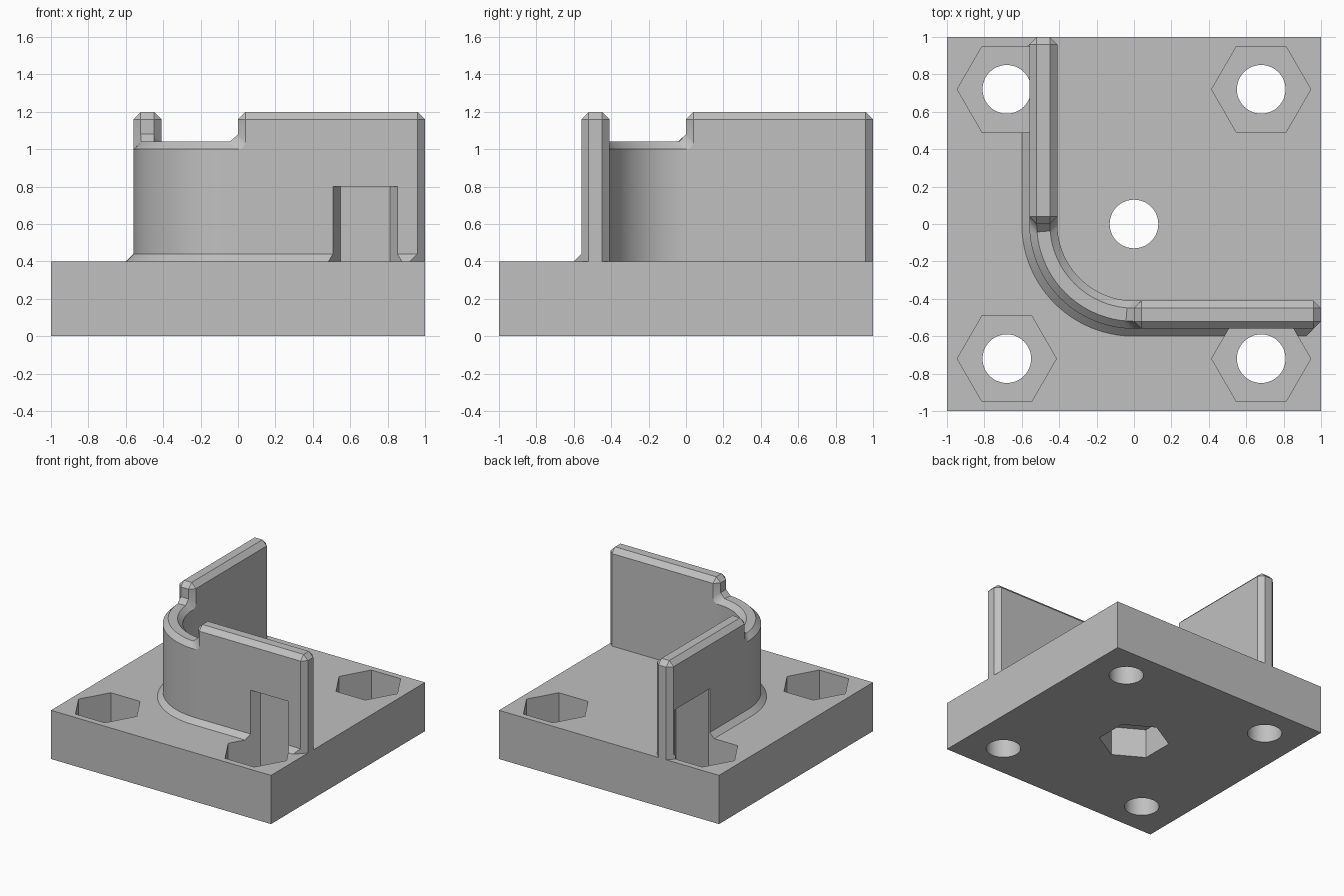
import bpy, bmesh, math
from mathutils import Vector

cube = bpy.data.objects.get("Cube")
if cube:
    bpy.data.objects.remove(cube, do_unlink=True)

grey = bpy.data.materials.new("light grey")
colour = (0.53, 0.53, 0.53, 1)
grey.use_nodes = True
grey.diffuse_color = colour
grey.node_tree.nodes["Principled BSDF"].inputs["Base Color"].default_value = colour

TOP = 0.4          # plate height
C = 0.04           # chamfer size
IN, OUT = 0.41, 0.56   # wall faces, measured from the centre
POCKET = 0.24      # nut pocket depth


def add_object(name, bm):
    bmesh.ops.recalc_face_normals(bm, faces=bm.faces)
    mesh = bpy.data.meshes.new(name)
    bm.to_mesh(mesh)
    bm.free()
    mesh.materials.append(grey)
    obj = bpy.data.objects.new(name, mesh)
    bpy.context.collection.objects.link(obj)
    return obj


def prism(bm, x, y, z0, z1, radius, sides, turn=0):
    """Upright prism between two heights."""
    angles = [turn + math.tau * i / sides for i in range(sides)]
    rings = [[bm.verts.new((x + radius * math.cos(a), y + radius * math.sin(a), z))
              for a in angles] for z in (z0, z1)]
    bm.faces.new(rings[0])
    bm.faces.new(rings[1])
    for i in range(sides):
        j = (i + 1) % sides
        bm.faces.new((rings[0][i], rings[0][j], rings[1][j], rings[1][i]))


def bent(s, r, z):
    """Point on the wall: straight for s >= 0, round the corner below that."""
    if s >= 0:
        return Vector((s, -r, z))
    t = -s / 0.485
    return Vector((-r * math.sin(t), -r * math.cos(t), z))


def sweep(name, half):
    """Join cross-sections, then repeat them mirrored across the diagonal."""
    sections = half + [[p.yxz for p in sec] for sec in reversed(half[:-1])]
    bm = bmesh.new()
    rings = [[bm.verts.new(p) for p in sec] for sec in sections]
    n = len(rings[0])
    for a, b in zip(rings, rings[1:]):
        for i in range(n):
            j = (i + 1) % n
            bm.faces.new((a[i], a[j], b[j], b[i]))
    bm.faces.new(rings[0])
    bm.faces.new(rings[-1])
    bmesh.ops.remove_doubles(bm, verts=bm.verts, dist=1e-5)
    bmesh.ops.dissolve_degenerate(bm, edges=bm.edges, dist=1e-5)
    return add_object(name, bm)


def cut(obj, cutter):
    mod = obj.modifiers.new("cut", 'BOOLEAN')
    mod.operation = 'DIFFERENCE'
    mod.solver = 'EXACT'
    mod.object = cutter
    bpy.context.view_layer.objects.active = obj
    bpy.ops.object.modifier_apply(modifier=mod.name)


# Stations along the wall: ridge position and height, face position and height
stations = [(1, TOP, 0.96, TOP), (1, 1.16, 0.96, 1.16), (0.96, 1.2, 0.96, 1.16),
            (C, 1.2, C, 1.16), (0, 1.16, C, 1.16)]
for i in range(6):                       # rounded foot of the step
    f = i / 5
    a = f * math.pi / 2
    stations.append((-C * f, 1.08 - C * f, C * math.cos(a), 1.04 - C * math.sin(a)))
end = -0.485 * math.pi / 4
for i in range(1, 15):                   # low rounded corner
    f = i / 14
    stations.append((-C + (end + C) * f, 1.04, end * f, 1.0))

wall_half = []
for rs, rz, fs, fz in stations:
    wall_half.append([bent(rs, IN + C, TOP), bent(fs, IN, TOP), bent(fs, IN, fz),
                      bent(rs, IN + C, rz), bent(rs, OUT - C, rz),
                      bent(fs, OUT, fz), bent(fs, OUT, TOP), bent(rs, OUT - C, TOP)])
wall = sweep("corner_wall", wall_half)

# Sloped skirt along the outer foot of the wall
skirt_s = [(0.96, 0.92), (0, 0)] + [(end * i / 14,) * 2 for i in range(1, 15)]
skirt = sweep("wall_skirt", [[bent(s, OUT, TOP + C), bent(t, OUT + C, TOP),
                              bent(s, OUT, TOP)] for s, t in skirt_s])

# Base plate
bm = bmesh.new()
bmesh.ops.create_cube(bm, size=2)
bmesh.ops.scale(bm, vec=(1, 1, TOP / 2), verts=bm.verts)
bmesh.ops.translate(bm, vec=(0, 0, TOP / 2), verts=bm.verts)
plate = add_object("base_plate", bm)

# Cutters: nut pockets and bolt holes
corners = [(x, y) for x in (-0.68, 0.68) for y in (-0.72, 0.72)]
nuts = bmesh.new()
for x, y in corners:
    prism(nuts, x, y, TOP - POCKET, 0.8, 0.265, 6)
prism(nuts, 0, 0, -0.1, POCKET, 0.265, 6, math.pi / 6)
nut_cutter = add_object("nut_cutter", nuts)

holes = bmesh.new()
for x, y in corners + [(0, 0)]:
    prism(holes, x, y, -0.2, 0.6, 0.13, 48)
hole_cutter = add_object("hole_cutter", holes)

for part in (plate, wall, skirt):
    cut(part, nut_cutter)
cut(plate, hole_cutter)
for cutter in (nut_cutter, hole_cutter):
    bpy.data.objects.remove(cutter, do_unlink=True)

# Smooth the round surfaces, keep the edges crisp
for part in (plate, wall, skirt):
    bpy.ops.object.select_all(action='DESELECT')
    part.select_set(True)
    bpy.context.view_layer.objects.active = part
    bpy.ops.object.shade_smooth_by_angle(angle=math.radians(25))
